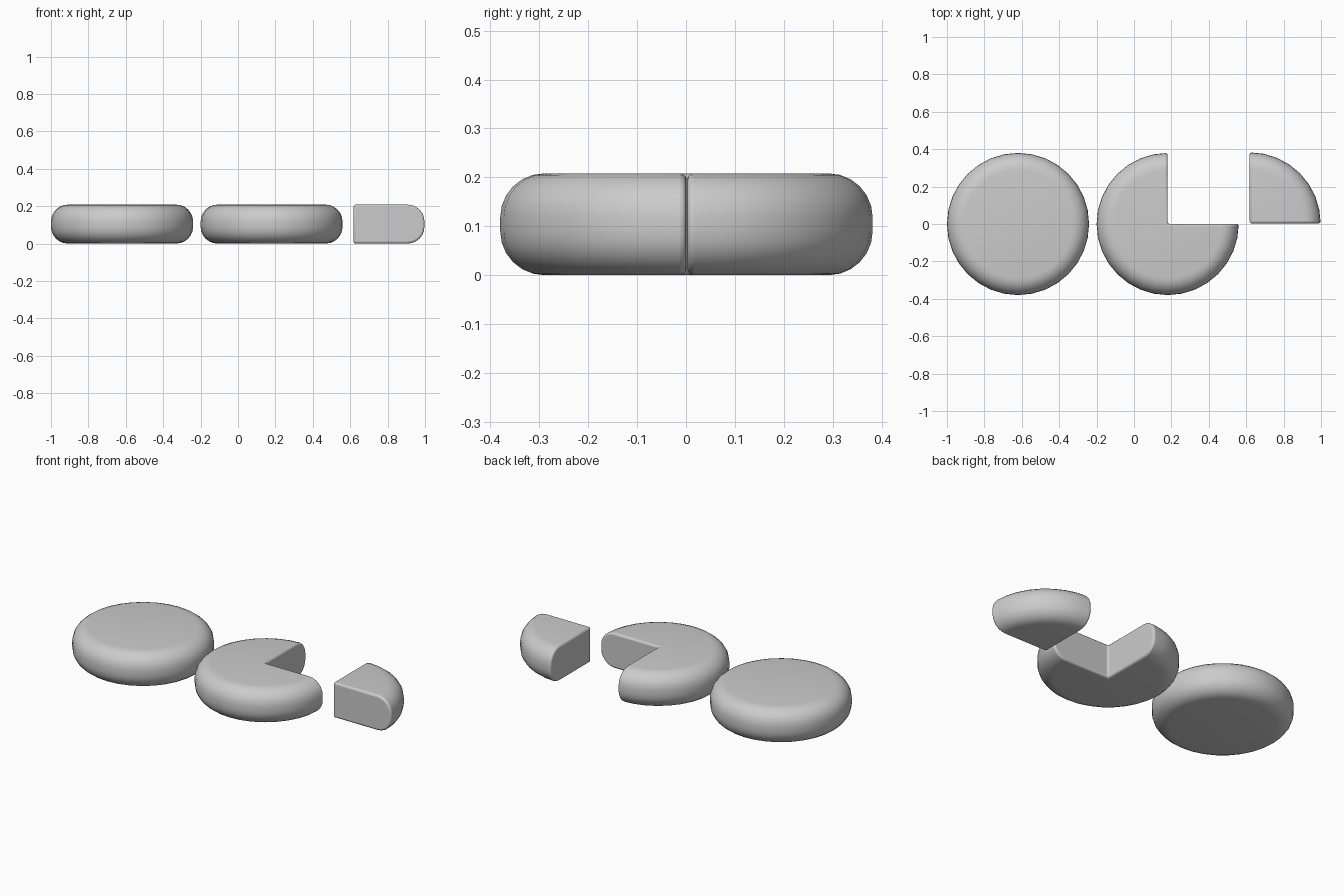
import bpy, bmesh
from math import sin, cos, pi, radians

if "Cube" in bpy.data.objects:
    bpy.data.objects.remove(bpy.data.objects["Cube"])

R, H, ROUND = 0.38, 0.208, 0.09   # wheel radius, height, rim rounding
STEPS, SEG = 6, 32                # rim steps, sides of a full wheel


def profile():
    """Rim outline from bottom to top as (radius, z)."""
    pts = []
    for cz, start in ((ROUND, -pi / 2), (H - ROUND, 0)):
        for i in range(STEPS + 1):
            a = start + pi / 2 * i / STEPS
            pts.append((R - ROUND + ROUND * cos(a), cz + ROUND * sin(a)))
    return pts


def wheel(name, loc, start=0, sweep=360):
    """Rounded wheel, or a part of it with flat cut faces."""
    full = sweep == 360
    n = SEG * sweep // 360
    bm = bmesh.new()
    cols = []
    for i in range(n if full else n + 1):
        a = radians(start + sweep * i / n)
        cols.append([bm.verts.new((r * cos(a), r * sin(a), z)) for r, z in profile()])
    # rounded rim
    for i in range(n):
        a, b = cols[i], cols[(i + 1) % len(cols)]
        for j in range(len(a) - 1):
            bm.faces.new((a[j], b[j], b[j + 1], a[j + 1]))
    # flat top and bottom, plus cut faces meeting at the axis
    bottom, top = [c[0] for c in cols], [c[-1] for c in cols]
    if not full:
        lo, hi = bm.verts.new((0, 0, 0)), bm.verts.new((0, 0, H))
        bottom.append(lo)
        top.append(hi)
        bm.faces.new([lo] + cols[0] + [hi])
        bm.faces.new([hi] + cols[-1][::-1] + [lo])
    bm.faces.new(bottom[::-1])
    bm.faces.new(top)
    bmesh.ops.recalc_face_normals(bm, faces=bm.faces)
    me = bpy.data.meshes.new(name)
    bm.to_mesh(me)
    bm.free()
    ob = bpy.data.objects.new(name, me)
    ob.location = loc
    bpy.context.collection.objects.link(ob)
    bpy.ops.object.select_all(action='DESELECT')
    ob.select_set(True)
    bpy.context.view_layer.objects.active = ob
    bpy.ops.object.shade_smooth_by_angle(angle=radians(40))
    # softened cut edges
    if not full:
        bev = ob.modifiers.new("soft_edges", 'BEVEL')
        bev.width, bev.segments = 0.012, 3
        bev.limit_method, bev.angle_limit = 'ANGLE', radians(50)
    return ob


wheel("whole_wheel", (-0.62, 0, 0))
wheel("cut_wheel", (0.18, 0, 0), 90, 270)
wheel("wedge", (0.618, 0.003, 0), 0, 90)
